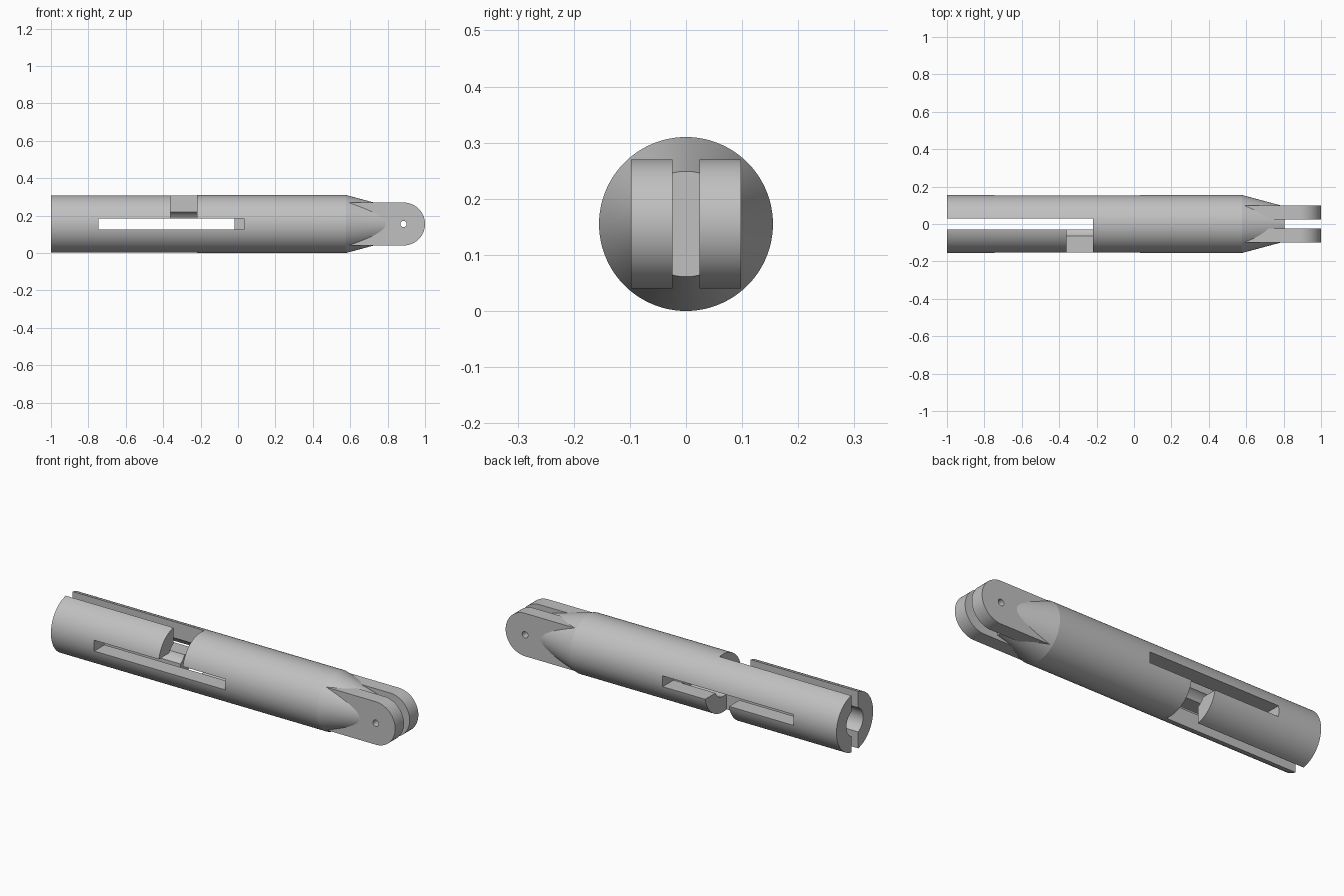
import bpy, bmesh, math
from mathutils import Matrix, Vector

cube = bpy.data.objects.get("Cube")
if cube:
    bpy.data.objects.remove(cube, do_unlink=True)

R = 0.155          # tube radius and axis height
SLOT = 0.029       # half width of the slots
PIVOT_X = 0.885
PRONG_R = 0.115

grey = bpy.data.materials.new("plain_grey")
grey.use_nodes = True
grey.diffuse_color = (0.53, 0.53, 0.53, 1)
grey.node_tree.nodes["Principled BSDF"].inputs["Base Color"].default_value = (0.53, 0.53, 0.53, 1)


def finish(name, bm):
    bmesh.ops.recalc_face_normals(bm, faces=bm.faces)
    mesh = bpy.data.meshes.new(name)
    bm.to_mesh(mesh)
    bm.free()
    mesh.materials.append(grey)
    obj = bpy.data.objects.new(name, mesh)
    bpy.context.collection.objects.link(obj)
    return obj


def extrude_profile(name, points, offset):
    bm = bmesh.new()
    face = bm.faces.new([bm.verts.new(p) for p in points])
    new = bmesh.ops.extrude_face_region(bm, geom=[face])["geom"]
    verts = [g for g in new if isinstance(g, bmesh.types.BMVert)]
    bmesh.ops.translate(bm, verts=verts, vec=offset)
    return finish(name, bm)


def box(name, low, high):
    low, high = Vector(low), Vector(high)
    bm = bmesh.new()
    bmesh.ops.create_cube(bm, size=1)
    bmesh.ops.scale(bm, verts=bm.verts, vec=high - low)
    bmesh.ops.translate(bm, verts=bm.verts, vec=(low + high) / 2)
    return finish(name, bm)


def lathe(name, profile, steps=96):
    """Closed solid turned around the tube axis from (x, radius) pairs."""
    bm = bmesh.new()
    rings = []
    for x, r in profile:
        angles = [math.tau * i / steps for i in range(steps)]
        rings.append([bm.verts.new((x, r * math.cos(a), R + r * math.sin(a))) for a in angles])
    for a, b in zip(rings, rings[1:]):
        for i in range(steps):
            j = (i + 1) % steps
            bm.faces.new((a[i], a[j], b[j], b[i]))
    bm.faces.new(rings[0])
    bm.faces.new(rings[-1])
    return finish(name, bm)


def combine(target, tool, operation):
    mod = target.modifiers.new("join", "BOOLEAN")
    mod.operation = operation
    mod.solver = "EXACT"
    mod.object = tool
    bpy.context.view_layer.objects.active = target
    bpy.ops.object.modifier_apply(modifier=mod.name)
    bpy.data.objects.remove(tool, do_unlink=True)


# Tube with tapered shoulder
body = lathe("clevis_tube", [(-1, R), (0.577, R), (0.805, 0.094)])

# Bore and the open vertical slot at the socket end
combine(body, lathe("bore", [(-1.1, 0.071), (-0.02, 0.071)], 64), "DIFFERENCE")
combine(body, box("end_slot", (-1.1, -SLOT, -0.1), (-0.22, SLOT, 0.5)), "DIFFERENCE")

# Side slots and locking notches, repeated half a turn about the axis
half_turn = Matrix.Translation((0, 0, R)) @ Matrix.Rotation(math.pi, 4, "X") @ Matrix.Translation((0, 0, -R))
for turn in (Matrix.Identity(4), half_turn):
    side_slot = box("side_slot", (-0.745, -0.3, R - SLOT), (0.032, -0.06, R + SLOT))
    notch = box("notch", (-0.362, -0.3, R - SLOT), (-0.22, SLOT, 0.5))
    for cutter in (side_slot, notch):
        cutter.data.transform(turn)
        combine(body, cutter, "DIFFERENCE")

# Two round-ended fork prongs
arc = [math.radians(-90 + 180 * i / 32) for i in range(33)]
outline = [(PIVOT_X + PRONG_R * math.cos(a), R + PRONG_R * math.sin(a)) for a in arc]
outline += [(0.55, R + PRONG_R), (0.55, R - PRONG_R)]
for y in (-0.098, 0.024):
    prong = extrude_profile("prong", [(x, y, z) for x, z in outline], (0, 0.074, 0))
    combine(body, prong, "UNION")

# Pin hole through both prongs
turns = [math.tau * i / 32 for i in range(32)]
hole = [(PIVOT_X + 0.017 * math.cos(a), -0.3, R + 0.017 * math.sin(a)) for a in turns]
combine(body, extrude_profile("pin_hole", hole, (0, 0.6, 0)), "DIFFERENCE")

# Smooth round surfaces, crisp edges
bpy.ops.object.select_all(action="DESELECT")
body.select_set(True)
bpy.context.view_layer.objects.active = body
bpy.ops.object.shade_smooth_by_angle(angle=math.radians(12))
